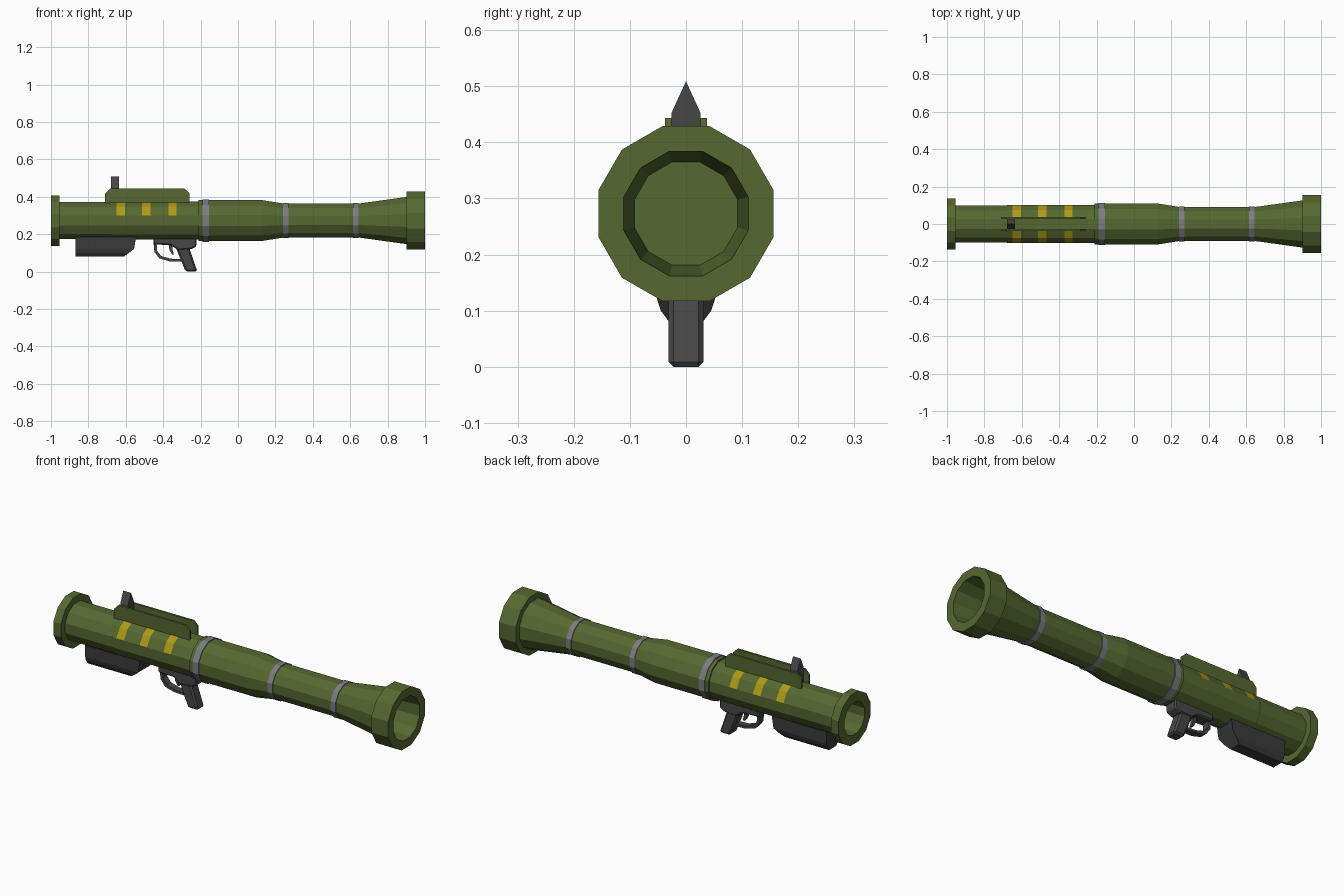
import bpy, bmesh, math

if "Cube" in bpy.data.objects:
    bpy.data.objects.remove(bpy.data.objects["Cube"])

CZ = 0.273      # height of the tube axis
SIDES = 12


def material(name, r, g, b):
    m = bpy.data.materials.new(name)
    m.diffuse_color = (r, g, b, 1)
    m.use_nodes = True
    m.node_tree.nodes["Principled BSDF"].inputs["Base Color"].default_value = m.diffuse_color
    return m


GREEN = material("olive green", 0.092, 0.140, 0.031)
YELLOW = material("stripe yellow", 0.42, 0.32, 0.008)
STEEL = material("band grey", 0.20, 0.20, 0.22)
DARK = material("grip grey", 0.062, 0.062, 0.064)
BLACK = material("box grey", 0.044, 0.044, 0.046)


def finish(name, bm, *mats):
    bmesh.ops.recalc_face_normals(bm, faces=bm.faces)
    me = bpy.data.meshes.new(name)
    bm.to_mesh(me)
    bm.free()
    for m in mats:
        me.materials.append(m)
    ob = bpy.data.objects.new(name, me)
    bpy.context.collection.objects.link(ob)
    return ob


def lathe(bm, profile, closed=False):
    """Twelve-sided body round the x axis from (x, flat-to-centre distance)."""
    rings = []
    for x, a in profile:
        r = a / math.cos(math.pi / SIDES)
        rings.append([bm.verts.new((x, r * math.cos(t), CZ + r * math.sin(t)))
                      for t in [2 * math.pi * (k + 0.5) / SIDES for k in range(SIDES)]])
    pairs = list(zip(rings, rings[1:]))
    if closed:
        pairs.append((rings[-1], rings[0]))
    else:
        bm.faces.new(rings[0])
        bm.faces.new(rings[-1])
    for p, q in pairs:
        for k in range(SIDES):
            j = (k + 1) % SIDES
            bm.faces.new((p[k], p[j], q[j], q[k]))


def prism(name, pts, axis, lo, hi, mat, bevel=0):
    """Extrude an outline along y (points are x, z) or x (points are y, z)."""
    bm = bmesh.new()

    def at(p, d):
        return (p[0], d, p[1]) if axis == "y" else (d, p[0], p[1])
    a = [bm.verts.new(at(p, lo)) for p in pts]
    b = [bm.verts.new(at(p, hi)) for p in pts]
    bm.faces.new(a)
    bm.faces.new(b)
    for i in range(len(pts)):
        j = (i + 1) % len(pts)
        bm.faces.new((a[i], a[j], b[j], b[i]))
    ob = finish(name, bm, mat)
    if bevel:
        mod = ob.modifiers.new("chamfer", "BEVEL")
        mod.width = bevel
        mod.segments = 1
        mod.limit_method = "ANGLE"
        mod.angle_limit = math.radians(60)
    return ob


# Launch tube with hollow ends; extra loops mark the stripe edges
stripes = [(-0.65, -0.605), (-0.512, -0.468), (-0.372, -0.328)]
body = [(-0.8, 0.085), (-1, 0.085), (-1, 0.135), (-0.955, 0.135), (-0.955, 0.1),
        (-0.68, 0.1), (-0.675, 0.102)]
body += [(x, 0.102) for s in stripes for x in s]
body += [(-0.21, 0.102), (-0.21, 0.109), (0.13, 0.109), (0.25, 0.09), (0.64, 0.09),
         (0.9, 0.126), (0.9, 0.156), (1, 0.156), (1, 0.111), (0.75, 0.092)]
bm = bmesh.new()
lathe(bm, body)
for f in bm.faces:
    c = f.calc_center_median()
    ang = math.degrees(math.atan2(c.z - CZ, abs(c.y)))
    if 16 < ang < 74 and any(a < c.x < b for a, b in stripes):
        f.material_index = 1
finish("launch_tube", bm, GREEN, YELLOW)

# Grey bands round the tube
for i, (x0, x1, a) in enumerate([(-0.19, -0.155, 0.1135), (0.24, 0.27, 0.0945),
                                 (0.615, 0.645, 0.0945)]):
    bm = bmesh.new()
    lathe(bm, [(x0, 0.085), (x0, a), (x1, a), (x1, 0.085)], closed=True)
    finish(f"band_{i + 1}", bm, STEEL)

# Pair of sight rails on top
rail = [(-0.71, 0.36), (-0.71, 0.417), (-0.685, 0.443), (-0.285, 0.443),
        (-0.26, 0.42), (-0.26, 0.36)]
for side, y0, y1 in [("front", -0.037, -0.026), ("back", 0.026, 0.037)]:
    prism(f"sight_rail_{side}", rail, "y", y0, y1, GREEN)

# Pointed sight
prism("sight", [(-0.026, 0.365), (0.026, 0.365), (0.026, 0.452), (0, 0.509),
                (-0.026, 0.452)], "x", -0.68, -0.635, DARK)

# Box under the tube, its front end sloping up
section = [(-0.052, 0.185), (-0.052, 0.122), (-0.045, 0.1), (-0.03, 0.08),
           (0.03, 0.08), (0.045, 0.1), (0.052, 0.122), (0.052, 0.185)]
box = prism("under_box", section, "x", -0.87, -0.545, BLACK)
for v in box.data.vertices:
    if v.co.x > -0.6:
        v.co.x -= max(0, 0.13 - v.co.z) * 1.3

# Trigger housing and grip
prism("grip", [(-0.335, 0.178), (-0.335, 0.135), (-0.315, 0.085), (-0.28, 0.0),
               (-0.217, 0.0), (-0.262, 0.13), (-0.262, 0.178)],
      "y", -0.031, 0.031, DARK, 0.009)
prism("trigger_housing", [(-0.452, 0.182), (-0.452, 0.145), (-0.36, 0.142), (-0.32, 0.115),
                          (-0.25, 0.12), (-0.222, 0.135), (-0.222, 0.182)],
      "y", -0.035, 0.035, DARK, 0.006)

# Trigger guard and trigger
prism("trigger_guard", [(-0.452, 0.16), (-0.447, 0.105), (-0.42, 0.07), (-0.365, 0.055),
                        (-0.30, 0.053), (-0.30, 0.066), (-0.36, 0.069), (-0.41, 0.083),
                        (-0.432, 0.11), (-0.436, 0.16)], "y", -0.018, 0.018, DARK)
prism("trigger", [(-0.372, 0.15), (-0.366, 0.115), (-0.352, 0.09), (-0.343, 0.092),
                  (-0.35, 0.118), (-0.35, 0.15)], "y", -0.01, 0.01, DARK)
